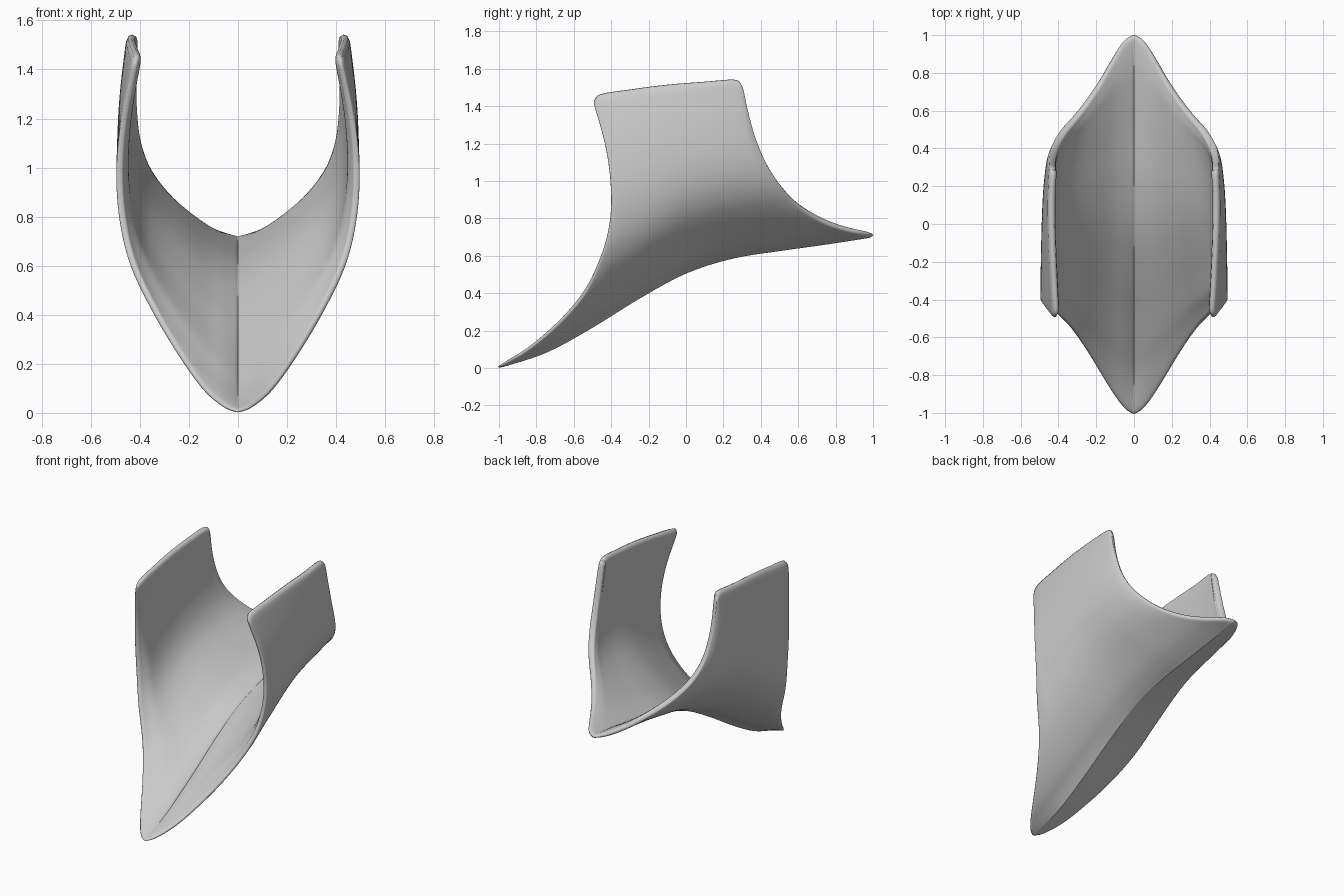
import bpy, bmesh, math
from mathutils import Vector

cube = bpy.data.objects.get("Cube")
if cube:
    bpy.data.objects.remove(cube, do_unlink=True)

ROWS, COLS = 40, 30  # steps front to back, and keel to top edge


def spline(points, t):
    """Smooth curve through evenly spaced control points, t in 0..1."""
    p = [Vector(q) for q in points]
    p = [2 * p[0] - p[1]] + p + [2 * p[-1] - p[-2]]
    f = t * (len(points) - 1)
    i = min(int(f), len(points) - 2)
    f -= i
    a, b, c, d = p[i:i + 4]
    return 0.5 * (2 * b + (c - a) * f + (2 * a - 5 * b + 4 * c - d) * f * f
                  + (3 * b - a - 3 * c + d) * f ** 3)


# Boundary curves of the left half
front = [(0, -1.008, -.004), (.055, -.97, .015), (.14, -.85, .085), (.245, -.68, .23),
         (.345, -.54, .4), (.44, -.45, .6), (.485, -.405, .8), (.495, -.405, 1),
         (.475, -.435, 1.2), (.425, -.5, 1.43)]
back = [(0, 1.008, .70), (.06, .97, .71), (.125, .87, .73), (.205, .735, .78), (.3, .605, .865),
        (.385, .505, .98), (.428, .43, 1.1), (.443, .375, 1.23), (.447, .335, 1.37), (.445, .305, 1.51)]
keel = [(0, -1.008, -.004), (0, -.75, .08), (0, -.5, .215), (0, -.25, .37), (0, 0, .505),
        (0, .25, .585), (0, .5, .625), (0, .75, .66), (0, 1.008, .70)]
top = [(.425, -.5, 1.43), (.43, -.46, 1.47), (.44, -.3, 1.495), (.45, -.1, 1.52),
       (.455, .1, 1.535), (.45, .265, 1.545), (.445, .305, 1.51)]


def surface(u, t):
    """Blend the four boundary curves, with swollen sides and a ridged keel."""
    ends = lambda c: Vector(c[0]).lerp(Vector(c[-1]), u)
    p = spline(front, t).lerp(spline(back, t), u)
    p += (spline(keel, u) - ends(keel)) * (1 - t)
    p += (spline(top, u) - ends(top)) * t
    inside = 1 - (2 * u - 1) ** 4
    p.x += .02 * inside * math.sin(math.pi * t) ** 2
    p.z += .032 * inside * math.sin(math.pi * min(1, 2 * t))
    return p


# Curved shell, both halves joined along the keel
bm = bmesh.new()
grid = []
for i in range(ROWS + 1):
    row = []
    for j in range(-COLS, COLS + 1):
        p = surface(i / ROWS, abs(j) / COLS)
        row.append(bm.verts.new((math.copysign(p.x, j), p.y, p.z)))
    grid.append(row)
for lower, upper in zip(grid, grid[1:]):
    for j in range(2 * COLS):
        bm.faces.new((lower[j], upper[j], upper[j + 1], lower[j + 1]))
bm.normal_update()
middle = bm.faces[:][ROWS // 2 * 2 * COLS + COLS]
if middle.normal.z > 0:
    bmesh.ops.reverse_faces(bm, faces=bm.faces[:])
# Crisp keel line
crease = bm.edges.layers.float.new("crease_edge")
for lower, upper in zip(grid, grid[1:]):
    bm.edges.get((lower[COLS], upper[COLS]))[crease] = 1
mesh = bpy.data.meshes.new("saddle_shell")
bm.to_mesh(mesh)
bm.free()
shell = bpy.data.objects.new("saddle_shell", mesh)
bpy.context.collection.objects.link(shell)

# Thickness: fullest in the side flaps, thinning to the keel and the rims
group = shell.vertex_groups.new(name="thickness")
for v in mesh.vertices:
    i, j = divmod(v.index, 2 * COLS + 1)
    u, t = i / ROWS, abs(j - COLS) / COLS
    rim = min(1, .5 + 3 * u, .75 + 3 * (1 - u))
    group.add([v.index], rim * (.6 + .4 * math.sin(2.5 * t)), "REPLACE")
solid = shell.modifiers.new("thickness", "SOLIDIFY")
solid.thickness = .05
solid.offset = -1
solid.vertex_group = "thickness"
rounding = shell.modifiers.new("rounded_rim", "SUBSURF")
rounding.levels = rounding.render_levels = 1

# Plain grey material
grey = bpy.data.materials.new("light_grey")
grey.use_nodes = True
colour = (.6, .6, .6, 1)
grey.diffuse_color = colour
grey.node_tree.nodes["Principled BSDF"].inputs["Base Color"].default_value = colour
mesh.materials.append(grey)

# Smooth shading with sharp edges kept
bpy.ops.object.select_all(action="DESELECT")
shell.select_set(True)
bpy.context.view_layer.objects.active = shell
bpy.ops.object.shade_smooth_by_angle(angle=math.radians(40))
